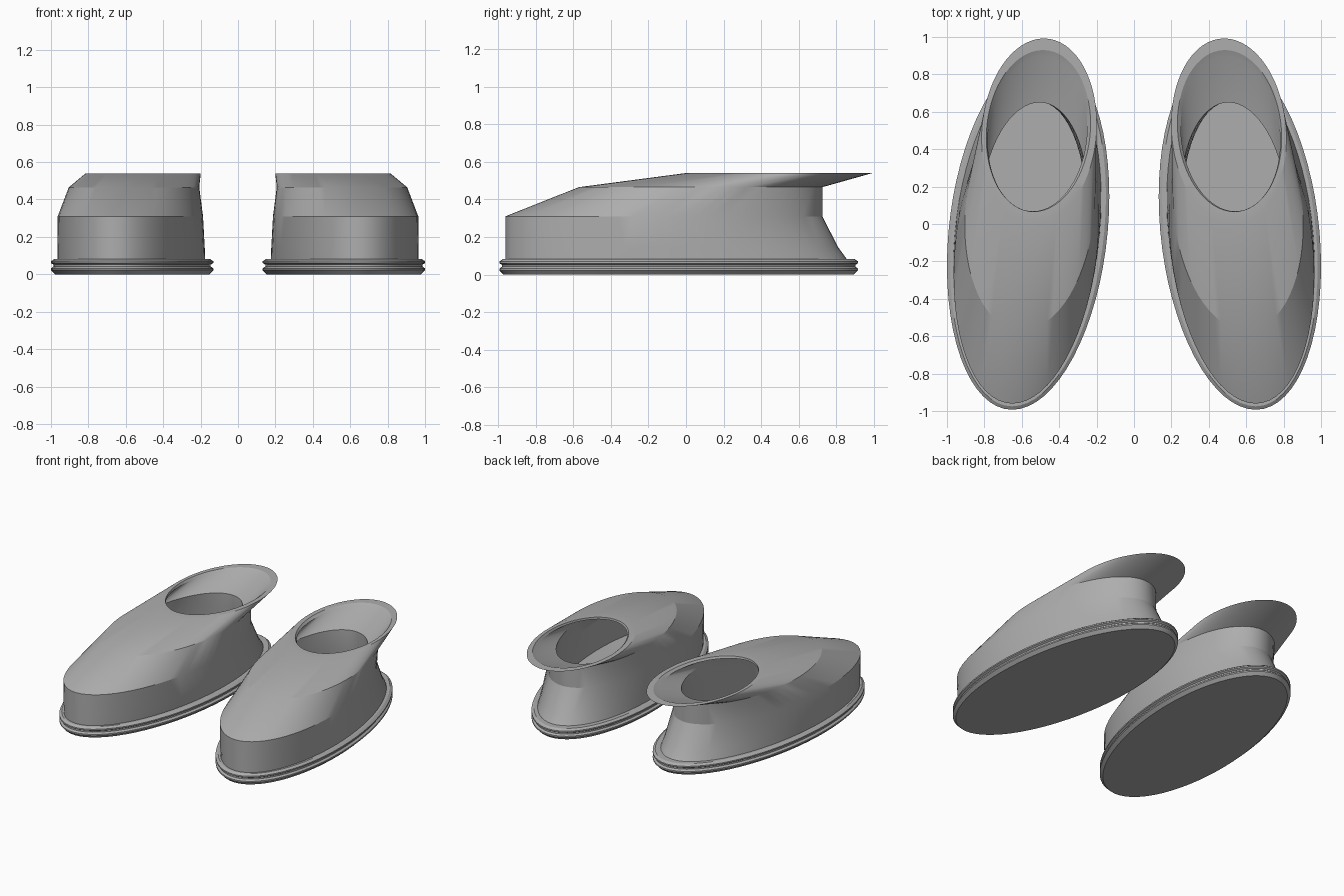
import bpy, bmesh, math

if "Cube" in bpy.data.objects:
    bpy.data.objects.remove(bpy.data.objects["Cube"])

SEG = 64

grey = bpy.data.materials.new("plain grey")
grey.diffuse_color = (0.42, 0.42, 0.42, 1)
grey.use_nodes = True
grey.node_tree.nodes["Principled BSDF"].inputs["Base Color"].default_value = grey.diffuse_color


def ring(z, x0, x1, y0, y1, lean):
    """Leaning ellipse at height z that fills the given x and y range."""
    cx, w = (x0 + x1) / 2, (x1 - x0) / 2
    cy, h = (y0 + y1) / 2, (y1 - y0) / 2
    a = math.sqrt(w * w - lean * lean)
    pts = []
    for i in range(SEG):
        t = 2 * math.pi * i / SEG
        pts.append((cx + a * math.cos(t) - lean * math.sin(t),
                    cy + h * math.sin(t), z))
    return pts


def loft(name, rings, smooth):
    """Skin a stack of rings, cap both ends and mirror for the other foot."""
    bm = bmesh.new()
    loops = [[bm.verts.new(p) for p in r] for r in rings]
    for lo, hi in zip(loops, loops[1:]):
        for i in range(SEG):
            j = (i + 1) % SEG
            bm.faces.new((lo[i], lo[j], hi[j], hi[i]))
    bm.faces.new(loops[0][::-1])
    bm.faces.new(loops[-1])
    bmesh.ops.recalc_face_normals(bm, faces=bm.faces[:])
    me = bpy.data.meshes.new(name)
    bm.to_mesh(me)
    bm.free()
    me.materials.append(grey)
    ob = bpy.data.objects.new(name, me)
    bpy.context.collection.objects.link(ob)
    if smooth:
        bpy.ops.object.select_all(action='DESELECT')
        ob.select_set(True)
        bpy.context.view_layer.objects.active = ob
        bpy.ops.object.shade_smooth_by_angle(angle=math.radians(20))
    ob.modifiers.new("other_foot", 'MIRROR').use_mirror_merge = False
    return ob


# ridged sole: (height, inset from the widest outline)
sole = [(0, .022), (.022, 0), (.032, 0), (.042, .014), (.052, .014),
        (.06, 0), (.07, 0), (.082, .018)]
loft("sole", [ring(z, .132 + d, 1.0 - d, -.993 + d, .915 - d, .085)
              for z, d in sole], True)

# upper: outside wall up to the flared collar, then down the inside to the floor
upper = [
    (.08, .175, .966, -.96, .857, .08),
    (.145, .178, .966, -.96, .81, .078),
    (.31, .187, .964, -.96, .725, .075),
    (.465, .207, .905, -.57, .725, .045),
    (.54, .199, .815, 0, .992, .025),
    # collar lip
    (.54, .232, .79, .066, .93, .025),
    (.525, .25, .782, .068, .895, .025),
    # inside
    (.455, .25, .82, -.45, .65, .03),
    (.31, .25, .90, -.88, .655, .06),
    (.095, .25, .90, -.88, .70, .07),
]
loft("upper", [ring(*r) for r in upper], True)
